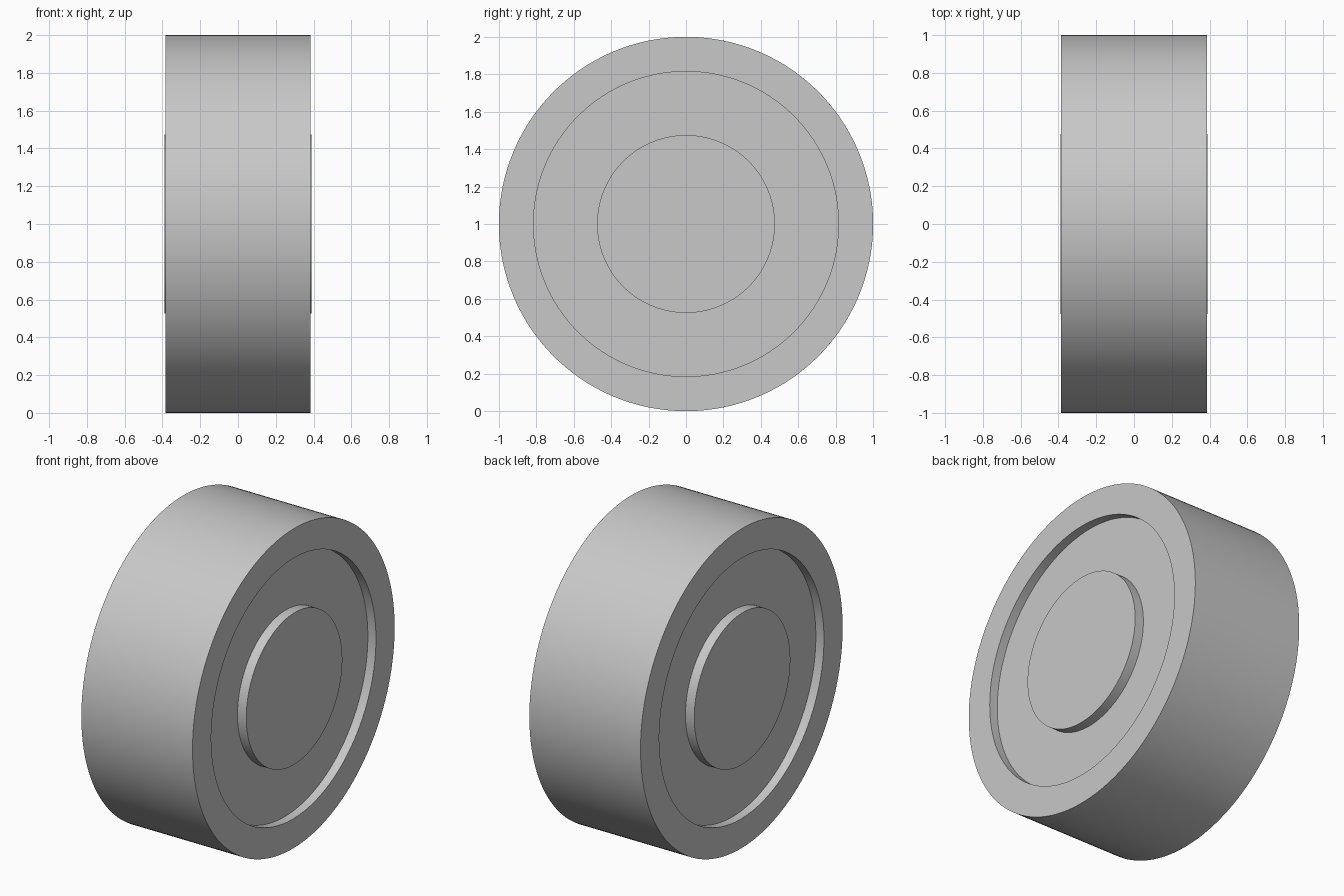
import bpy
import bmesh
from math import pi, radians
from mathutils import Matrix, Vector

cube = bpy.data.objects.get("Cube")
if cube:
    bpy.data.objects.remove(cube, do_unlink=True)

SEGMENTS = 160
HALF_WIDTH = 0.385
FLOOR = 0.329       # x of the recessed disc on each side
HUB_FACE = 0.39
RIM_RADIUS, RECESS_RADIUS, HUB_RADIUS = 1.0, 0.815, 0.475

grey = bpy.data.materials.new("plain grey")
grey.use_nodes = True
colour = (0.58, 0.58, 0.58, 1)
grey.diffuse_color = colour
grey.node_tree.nodes["Principled BSDF"].inputs["Base Color"].default_value = colour

# Half profile as (x, radius), from the hub centre out to the tread
side = [(HUB_FACE, 0), (HUB_FACE, HUB_RADIUS), (FLOOR, HUB_RADIUS),
        (FLOOR, RECESS_RADIUS), (HALF_WIDTH, RECESS_RADIUS), (HALF_WIDTH, RIM_RADIUS)]
profile = side + [(-x, r) for x, r in reversed(side)]

# Wheel: profile turned about the axle
bm = bmesh.new()
verts = [bm.verts.new((x, 0, r)) for x, r in profile]
edges = [bm.edges.new(pair) for pair in zip(verts, verts[1:])]
bmesh.ops.spin(bm, geom=verts + edges, cent=Vector(), axis=(1, 0, 0),
               angle=2 * pi, steps=SEGMENTS, use_merge=True)
bmesh.ops.remove_doubles(bm, verts=bm.verts, dist=0.0001)
bmesh.ops.recalc_face_normals(bm, faces=bm.faces)
bm.transform(Matrix.Translation((0, 0, RIM_RADIUS)))

mesh = bpy.data.meshes.new("wheel")
bm.to_mesh(mesh)
bm.free()
mesh.materials.append(grey)
wheel = bpy.data.objects.new("wheel", mesh)
bpy.context.collection.objects.link(wheel)

# Smooth tread with crisp rim edges
bpy.ops.object.select_all(action="DESELECT")
wheel.select_set(True)
bpy.context.view_layer.objects.active = wheel
bpy.ops.object.shade_smooth_by_angle(angle=radians(30))
